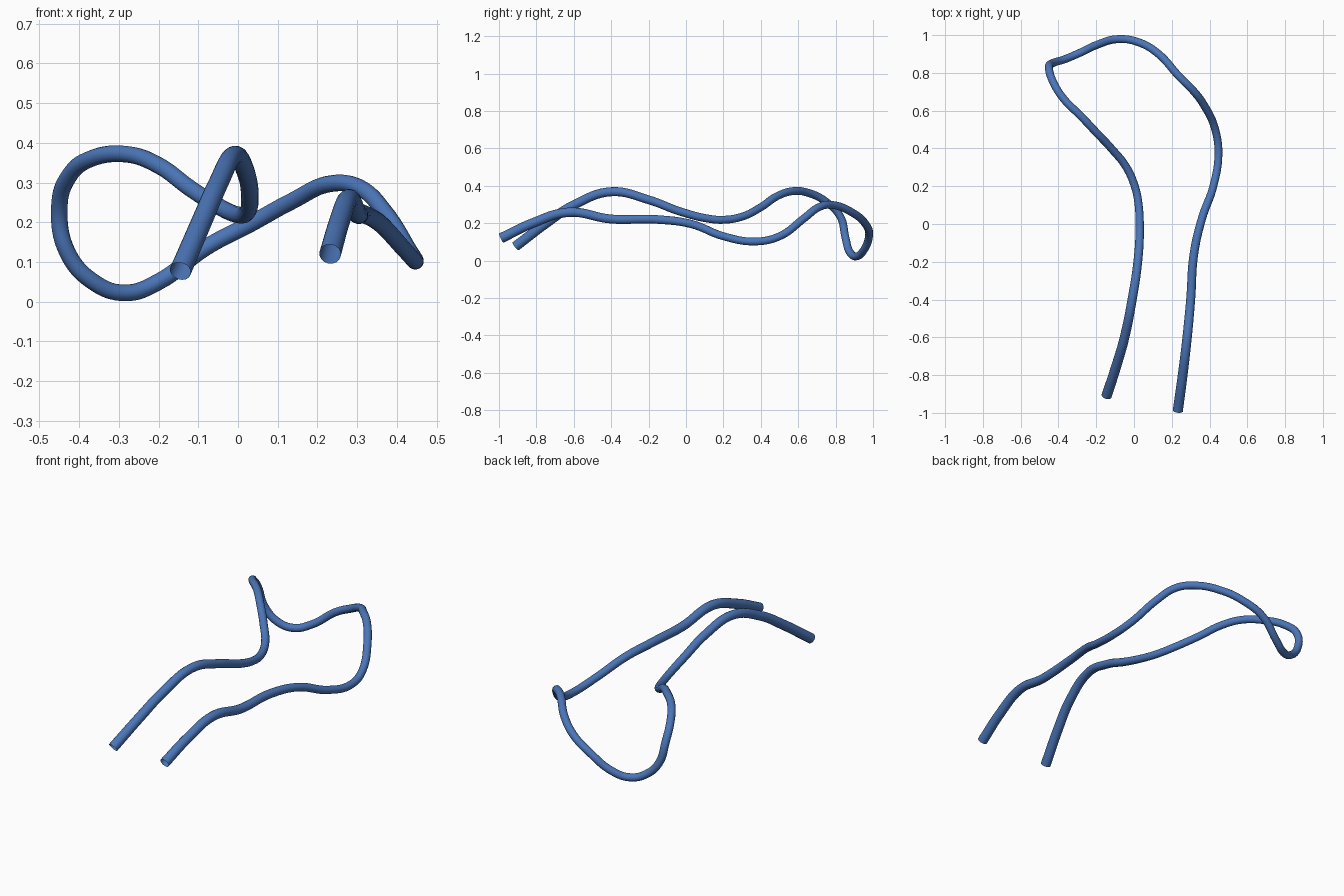
import bpy

cube = bpy.data.objects.get("Cube")
if cube:
    bpy.data.objects.remove(cube, do_unlink=True)

# Colour
blue = bpy.data.materials.new("cord blue")
blue.use_nodes = True
colour = (0.07, 0.18, 0.48, 1)
blue.diffuse_color = colour
blue.node_tree.nodes["Principled BSDF"].inputs["Base Color"].default_value = colour

# Centre line of the cord, from one loose end around the loop to the other
path = [
    (-.145, -.91, .077), (-.09, -.74, .205), (-.05, -.6, .297), (-.01, -.4, .368),
    (.02, -.2, .325), (.03, -.03, .262), (.022, .12, .224), (.004, .2, .218),
    (-.04, .3, .235), (-.12, .4, .285), (-.2, .485, .343), (-.28, .57, .371),
    (-.37, .66, .36), (-.425, .745, .317), (-.45, .825, .235), (-.43, .852, .125),
    (-.365, .873, .05), (-.285, .907, .022), (-.2, .947, .05), (-.08, .979, .137),
    (.03, .96, .195), (.13, .9, .25), (.24, .78, .298), (.31, .71, .285),
    (.37, .63, .225), (.43, .5, .13), (.447, .37, .102), (.42, .2, .13),
    (.36, .03, .195), (.317, -.16, .22), (.3, -.4, .222), (.278, -.63, .258),
    (.255, -.82, .2), (.232, -.988, .12),
]

# Round hollow cord, a little thicker towards both open ends
curve = bpy.data.curves.new("cord", "CURVE")
curve.dimensions = "3D"
curve.resolution_u = 8
curve.bevel_depth = 0.021
curve.bevel_resolution = 6
spline = curve.splines.new("BEZIER")
spline.bezier_points.add(len(path) - 1)
last = len(path) - 1
for i, (point, co) in enumerate(zip(spline.bezier_points, path)):
    point.co = co
    point.handle_left_type = point.handle_right_type = "AUTO"
    point.radius = 1 + 0.3 * max(0, 1 - min(i, last - i) / 6)
curve.materials.append(blue)

cord = bpy.data.objects.new("cord", curve)
bpy.context.collection.objects.link(cord)
bpy.ops.object.select_all(action="DESELECT")
cord.select_set(True)
bpy.context.view_layer.objects.active = cord
bpy.ops.object.convert(target="MESH")
bpy.ops.object.shade_smooth_by_angle()
